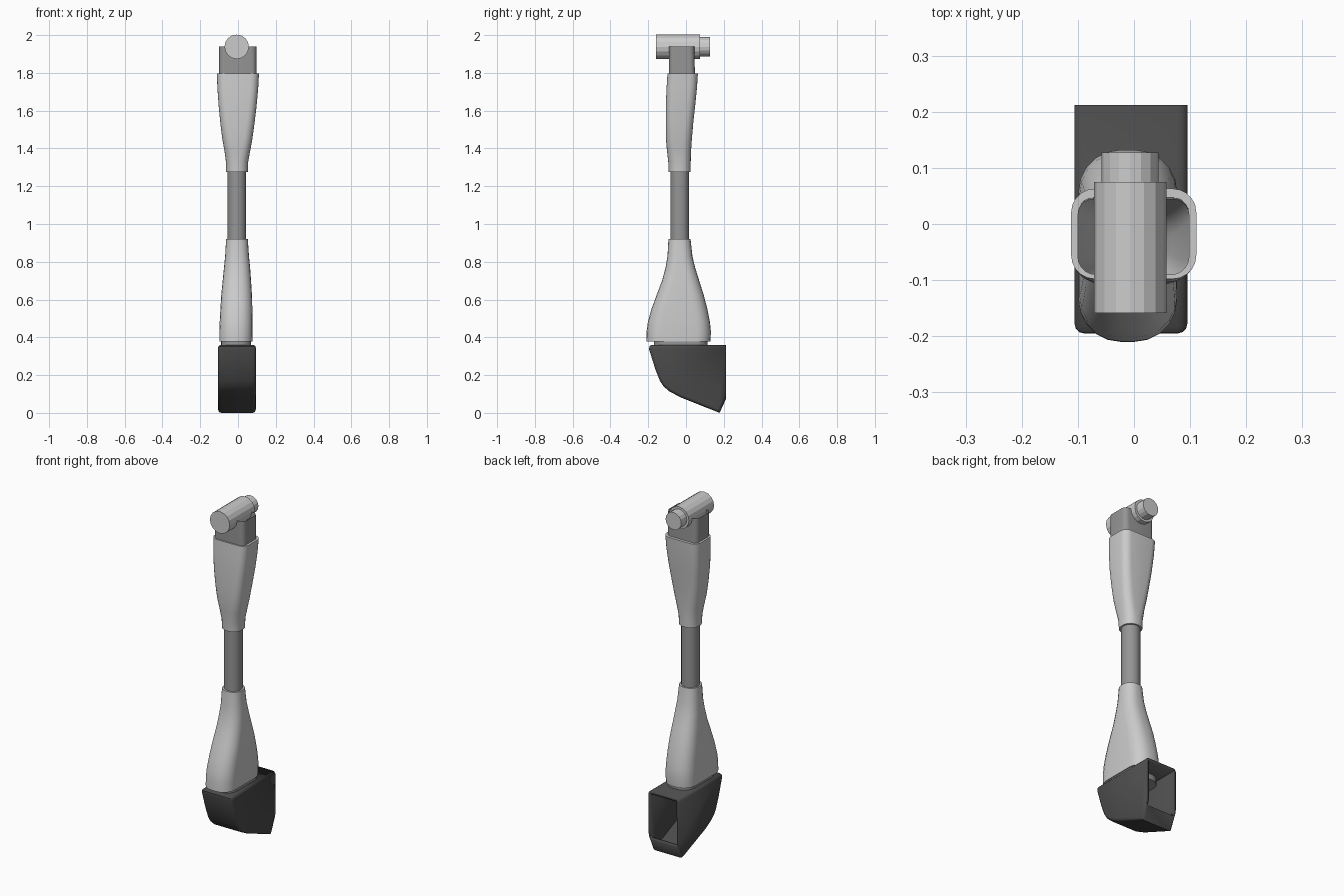
import bpy, bmesh, math
from mathutils import Matrix

if "Cube" in bpy.data.objects:
    bpy.data.objects.remove(bpy.data.objects["Cube"])


def material(name, v):
    m = bpy.data.materials.new(name)
    m.diffuse_color = (v, v, v, 1)
    m.use_nodes = True
    m.node_tree.nodes["Principled BSDF"].inputs["Base Color"].default_value = m.diffuse_color
    return m


DARK = material("dark_grey", 0.07)
MID = material("mid_grey", 0.3)


def finish(name, bm, mat=None, angle=35):
    me = bpy.data.meshes.new(name)
    bm.to_mesh(me)
    bm.free()
    ob = bpy.data.objects.new(name, me)
    bpy.context.collection.objects.link(ob)
    if mat:
        me.materials.append(mat)
    bpy.ops.object.select_all(action='DESELECT')
    ob.select_set(True)
    bpy.context.view_layer.objects.active = ob
    if angle:
        bpy.ops.object.shade_smooth_by_angle(angle=math.radians(angle))
    return ob


def ring(bm, z, x0, x1, y0, y1, r, n=6):
    """Rounded rectangle section at height z."""
    vs = []
    corners = [(x1 - r, y1 - r), (x0 + r, y1 - r), (x0 + r, y0 + r), (x1 - r, y0 + r)]
    for k, (cx, cy) in enumerate(corners):
        for i in range(n):
            a = math.pi / 2 * (k + i / (n - 1))
            vs.append(bm.verts.new((cx + r * math.cos(a), cy + r * math.sin(a), z)))
    return vs


def loft(name, sections, mat=None, cap_bottom=True, cap_top=True):
    bm = bmesh.new()
    rings = [ring(bm, *s) for s in sections]
    for a, b in zip(rings, rings[1:]):
        for i in range(len(a)):
            j = (i + 1) % len(a)
            bm.faces.new((a[i], a[j], b[j], b[i]))
    if cap_bottom:
        bm.faces.new(rings[0][::-1])
    if cap_top:
        bm.faces.new(rings[-1])
    return finish(name, bm, mat)


def pin(name, y0, y1, r):
    bm = bmesh.new()
    m = Matrix.Translation((-0.007, (y0 + y1) / 2, 1.938)) @ Matrix.Rotation(math.pi / 2, 4, 'X')
    bmesh.ops.create_cone(bm, cap_ends=True, segments=16, radius1=r, radius2=r,
                          depth=y1 - y0, matrix=m)
    return finish(name, bm, None, 0)


# Foot shell: side profile, rounded along both sides, open at the back
profile = [(0.212, 0.36), (-0.183, 0.36), (-0.194, 0.352), (-0.195, 0.335), (-0.162, 0.23),
           (-0.138, 0.17), (-0.118, 0.14), (-0.09, 0.115), (-0.03, 0.083),
           (0.178, 0.0), (0.212, 0.075)]
bm = bmesh.new()
left = [bm.verts.new((-0.106, y, z)) for y, z in profile]
right = [bm.verts.new((0.095, y, z)) for y, z in profile]
bm.faces.new(left)
bm.faces.new(right[::-1])
n = len(profile)
for i in range(n):
    j = (i + 1) % n
    bm.faces.new((left[i], right[i], right[j], left[j]))
bmesh.ops.recalc_face_normals(bm, faces=bm.faces)
back = [f for f in bm.faces if all(v.co.y > 0.21 for v in f.verts)]
bmesh.ops.delete(bm, geom=back, context='FACES')
rims = [e for e in bm.edges if len(e.link_faces) == 2
        and abs(e.verts[0].co.x - e.verts[1].co.x) < 1e-6]
bmesh.ops.bevel(bm, geom=rims, offset=0.017, segments=3, profile=0.5, affect='EDGES')
foot = finish("foot_shell", bm, DARK)
wall = foot.modifiers.new("wall", 'SOLIDIFY')
wall.thickness = 0.018
wall.offset = -1

# Ankle neck between foot and shin
loft("ankle_neck", [(0.31, -0.09, 0.07, -0.17, 0.115, 0.065),
                    (0.385, -0.09, 0.07, -0.17, 0.115, 0.065)], MID)

# Shin, flaring towards the ankle
loft("shin", [
    (0.378, -0.099, 0.076, -0.210, 0.129, 0.075),
    (0.43, -0.099, 0.077, -0.209, 0.132, 0.075),
    (0.48, -0.097, 0.077, -0.202, 0.127, 0.074),
    (0.55, -0.093, 0.076, -0.183, 0.113, 0.072),
    (0.62, -0.089, 0.074, -0.157, 0.095, 0.068),
    (0.70, -0.081, 0.069, -0.127, 0.070, 0.062),
    (0.77, -0.074, 0.064, -0.108, 0.048, 0.056),
    (0.83, -0.068, 0.058, -0.098, 0.034, 0.052),
    (0.92, -0.063, 0.052, -0.093, 0.024, 0.050)])

# Piston rod
loft("piston_rod", [(0.90, -0.055, 0.043, -0.083, 0.016, 0.047),
                    (1.29, -0.055, 0.043, -0.083, 0.016, 0.047)], MID)

# Thigh, widening upwards and ending in a flat rim
loft("thigh", [
    (1.275, -0.063, 0.052, -0.092, 0.024, 0.050),
    (1.33, -0.064, 0.054, -0.094, 0.025, 0.048),
    (1.39, -0.072, 0.065, -0.101, 0.027, 0.046),
    (1.45, -0.083, 0.076, -0.106, 0.031, 0.045),
    (1.53, -0.093, 0.087, -0.107, 0.038, 0.043),
    (1.62, -0.102, 0.098, -0.107, 0.048, 0.042),
    (1.72, -0.109, 0.107, -0.103, 0.058, 0.042),
    (1.798, -0.112, 0.111, -0.098, 0.063, 0.042),
    (1.798, -0.100, 0.098, -0.090, 0.047, 0.032)], cap_top=False)

# Open-topped hip socket standing on the rim
loft("hip_socket", [(1.798, -0.100, 0.098, -0.090, 0.047, 0.028),
                    (1.94, -0.100, 0.098, -0.090, 0.044, 0.028)],
     MID, cap_bottom=False, cap_top=False)

# Hip pin with a narrower end
pin("hip_pin", -0.159, 0.075, 0.0645)
pin("hip_pin_end", 0.07, 0.127, 0.051)
